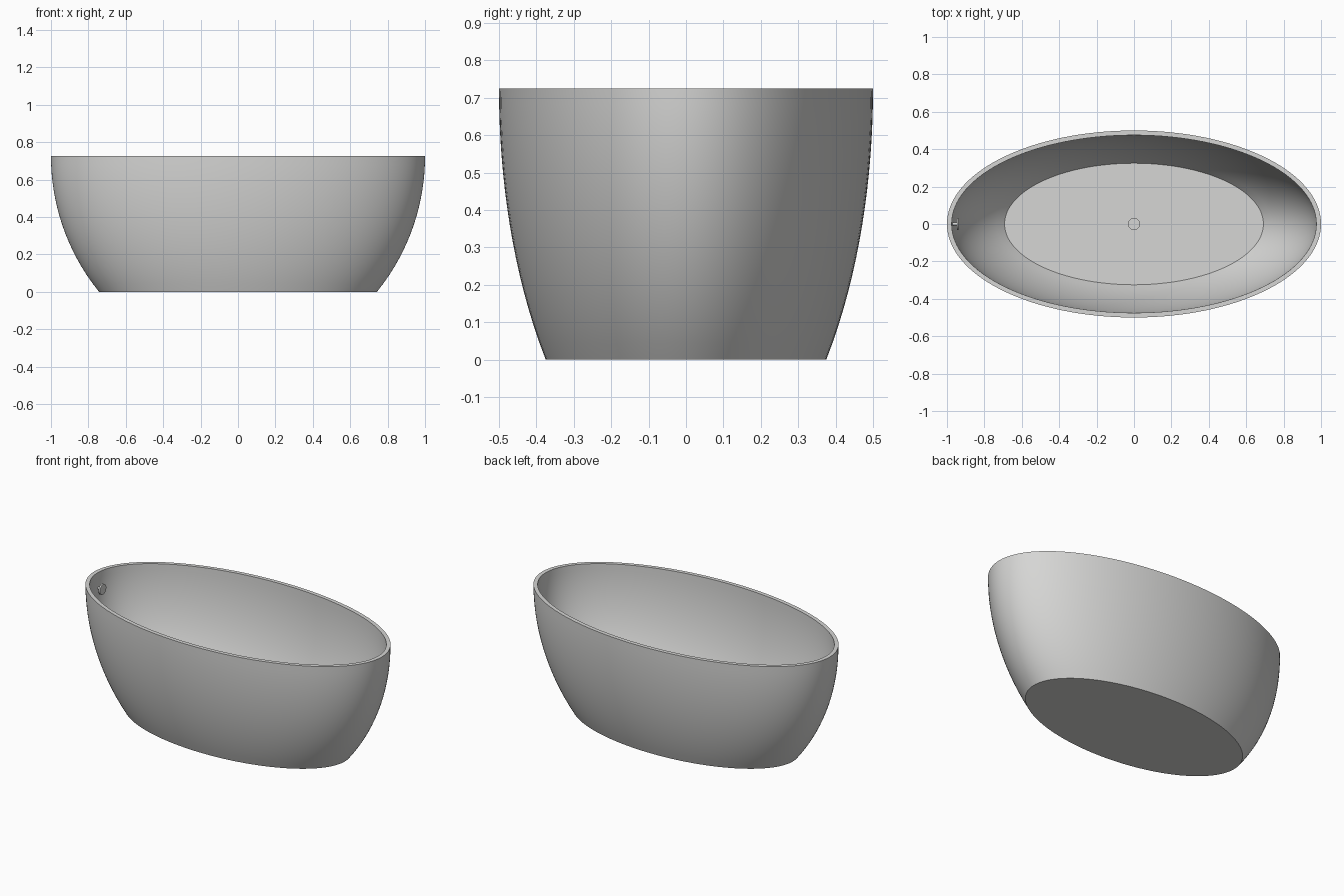
import bpy, bmesh, math
from mathutils import Matrix

cube = bpy.data.objects.get("Cube")
if cube:
    bpy.data.objects.remove(cube, do_unlink=True)

SEGMENTS = 128
HEIGHT, FLOOR = 0.725, 0.10

enamel = bpy.data.materials.new("light grey enamel")
enamel.use_nodes = True
colour = (0.67, 0.67, 0.66, 1)
enamel.diffuse_color = colour
enamel.node_tree.nodes["Principled BSDF"].inputs["Base Color"].default_value = colour


def finish(bm, name):
    bmesh.ops.recalc_face_normals(bm, faces=bm.faces)
    mesh = bpy.data.meshes.new(name)
    bm.to_mesh(mesh)
    bm.free()
    mesh.materials.append(enamel)
    obj = bpy.data.objects.new(name, mesh)
    bpy.context.collection.objects.link(obj)
    bpy.ops.object.select_all(action='DESELECT')
    obj.select_set(True)
    bpy.context.view_layer.objects.active = obj
    bpy.ops.object.shade_smooth_by_angle(angle=math.radians(30))
    return obj


def arc_wall(top, bottom, z_low, steps=16):
    """Elliptical sections up a circular arc that is vertical at the rim."""
    h, drop = HEIGHT - z_low, top[0] - bottom[0]
    radius = (h * h + drop * drop) / (2 * drop)
    sections = []
    for i in range(steps + 1):
        z = z_low + h * i / steps
        t = (radius - math.sqrt(radius ** 2 - (HEIGHT - z) ** 2)) / drop
        sections.append((top[0] + (bottom[0] - top[0]) * t,
                         top[1] + (bottom[1] - top[1]) * t, z))
    return sections


# Tub shell: up the outside, over the flat rim and down the inside
outside = arc_wall((1.0, 0.5), (0.743, 0.375), 0)
inside = arc_wall((0.975, 0.475), (0.692, 0.325), FLOOR)
bm = bmesh.new()
rings = []
for rx, ry, z in outside + inside[::-1]:
    angles = [2 * math.pi * k / SEGMENTS for k in range(SEGMENTS)]
    rings.append([bm.verts.new((rx * math.cos(a), ry * math.sin(a), z)) for a in angles])
for low, high in zip(rings, rings[1:]):
    for k in range(SEGMENTS):
        n = (k + 1) % SEGMENTS
        bm.faces.new((low[k], low[n], high[n], high[k]))
bm.faces.new(rings[0][::-1])   # underside
bm.faces.new(rings[-1])        # basin floor
finish(bm, "bathtub_shell")


# Round fittings
def disc(name, radius, depth, matrix):
    bm = bmesh.new()
    bmesh.ops.create_cone(bm, cap_ends=True, segments=48, radius1=radius,
                          radius2=radius, depth=depth, matrix=matrix)
    return finish(bm, name)


sideways = Matrix.Rotation(math.pi / 2, 4, 'Y')
disc("drain_cover", 0.032, 0.024, Matrix.Translation((0, 0, FLOOR)))
disc("overflow_cover", 0.032, 0.01, Matrix.Translation((-0.942, 0, 0.63)) @ sideways)
disc("overflow_stem", 0.008, 0.035, Matrix.Translation((-0.96, 0, 0.63)) @ sideways)
